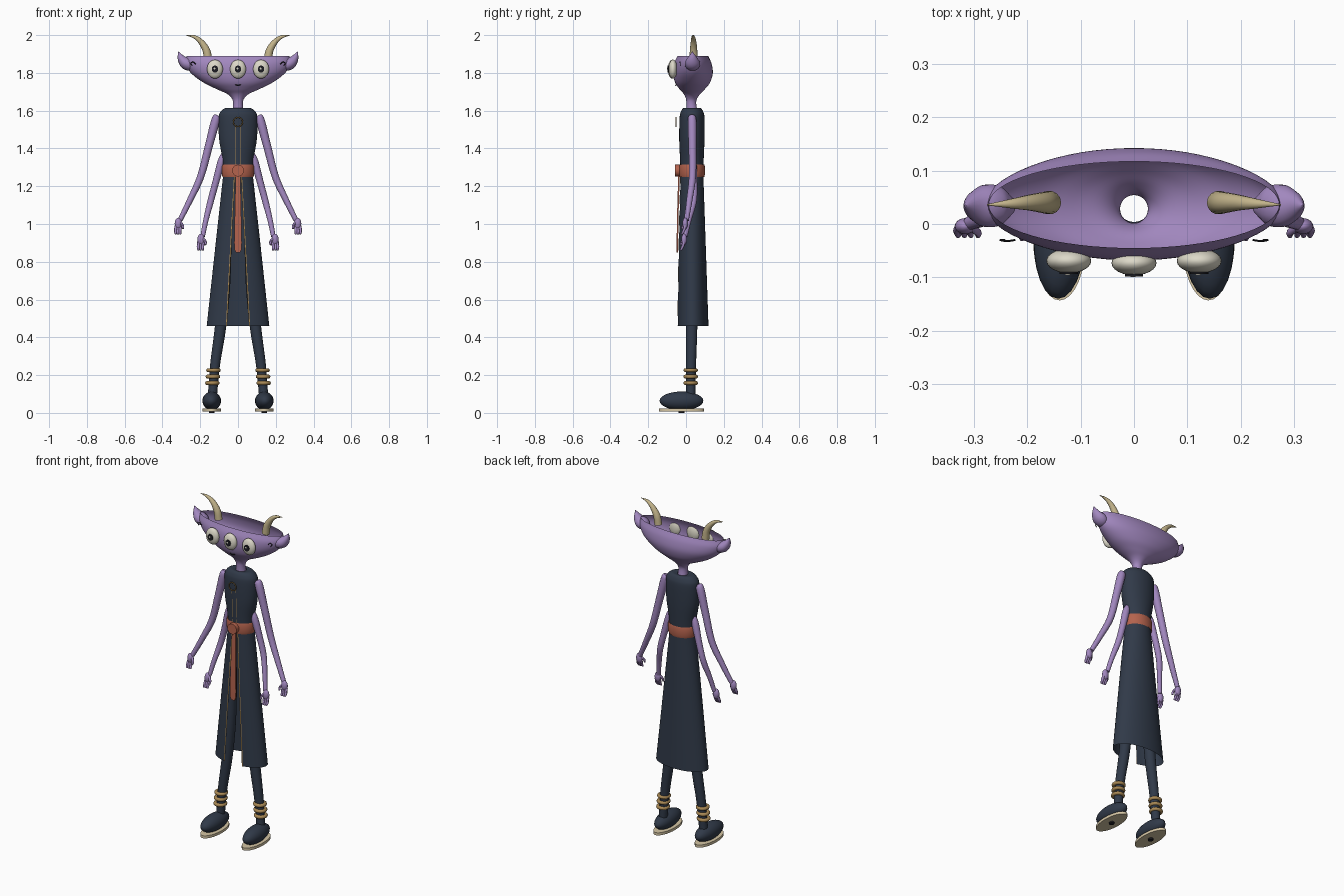
import bpy, bmesh, math
from mathutils import Vector

if "Cube" in bpy.data.objects:
    bpy.data.objects.remove(bpy.data.objects["Cube"])


def mat(name, *rgb):
    m = bpy.data.materials.new(name)
    m.diffuse_color = (*rgb, 1)
    m.use_nodes = True
    m.node_tree.nodes["Principled BSDF"].inputs["Base Color"].default_value = m.diffuse_color
    return m


SKIN = mat("purple skin", 0.36, 0.245, 0.52)
NAVY = mat("navy cloth", 0.030, 0.042, 0.066)
RUST = mat("rust leather", 0.46, 0.125, 0.075)
HORN = mat("horn", 0.55, 0.46, 0.26)
GOLD = mat("gold", 0.40, 0.25, 0.09)
WHITE = mat("eye white", 0.72, 0.69, 0.58)
SOLE = mat("cream sole", 0.66, 0.56, 0.37)
BLACK = mat("black", 0.012, 0.012, 0.016)


def finish(name, bm, material, angle=45):
    bmesh.ops.recalc_face_normals(bm, faces=bm.faces)
    me = bpy.data.meshes.new(name)
    bm.to_mesh(me)
    bm.free()
    ob = bpy.data.objects.new(name, me)
    bpy.context.collection.objects.link(ob)
    me.materials.append(material)
    bpy.ops.object.select_all(action='DESELECT')
    ob.select_set(True)
    bpy.context.view_layer.objects.active = ob
    bpy.ops.object.shade_smooth_by_angle(angle=math.radians(angle))
    return ob


def smooth(pts, steps=5):
    """Catmull-Rom interpolation of equal-length tuples."""
    p = [Vector(q) for q in pts]
    p = [2 * p[0] - p[1]] + p + [2 * p[-1] - p[-2]]
    out = []
    for i in range(1, len(p) - 2):
        a, b, c, d = p[i - 1:i + 3]
        for s in range(steps):
            t = s / steps
            out.append(0.5 * (2 * b + (c - a) * t + (2 * a - 5 * b + 4 * c - d) * t * t
                              + (3 * b - a - 3 * c + d) * t ** 3))
    return out + [p[-2]]


def skin_rings(name, rings, material, closed=True, caps=False):
    bm = bmesh.new()
    vs = [[bm.verts.new(c) for c in r] for r in rings]
    n = len(vs[0])
    for a, b in zip(vs, vs[1:]):
        for i in range(n if closed else n - 1):
            j = (i + 1) % n
            bm.faces.new((a[i], a[j], b[j], b[i]))
    if caps:
        bm.faces.new(vs[0])
        bm.faces.new(vs[-1])
    return finish(name, bm, material)


def loft(name, profile, material, n=48, slit=None, caps=False):
    """Stack of ellipses (z, rx, ry, centre y), with an optional front slit."""
    rings = []
    for z, rx, ry, cy in profile:
        gap = math.asin(slit(z) / rx) if slit else 0
        span = 2 * math.pi - 2 * gap
        m = n if slit else n - 1
        rings.append([(rx * math.sin(gap + span * i / n), cy - ry * math.cos(gap + span * i / n), z)
                      for i in range(m + 1)])
    return skin_rings(name, rings, material, closed=not slit, caps=caps)


def tube(name, pts, material, n=14, steps=5, flat=1.0):
    """Round sweep through (x, y, z, radius) points."""
    p = smooth(pts, steps)
    rings = []
    for i, q in enumerate(p):
        t = (p[min(i + 1, len(p) - 1)].xyz - p[max(i - 1, 0)].xyz).normalized()
        u = t.cross(Vector((0, 1, 0))).normalized()
        v = t.cross(u)
        r = max(q[3], 0.001)
        rings.append([q.xyz + u * r * flat * math.cos(a) + v * r * math.sin(a)
                      for a in (2 * math.pi * k / n for k in range(n))])
    return skin_rings(name, rings, material, caps=True)


def ball(name, loc, size, material, rz=0):
    bm = bmesh.new()
    bmesh.ops.create_uvsphere(bm, u_segments=24, v_segments=14, radius=1)
    bmesh.ops.scale(bm, vec=size, verts=bm.verts)
    ob = finish(name, bm, material)
    ob.location, ob.rotation_euler.z = loc, rz
    return ob


def disc(name, loc, size, depth, material, front=False):
    bm = bmesh.new()
    bmesh.ops.create_cone(bm, cap_ends=True, segments=32, radius1=1, radius2=1, depth=1)
    bmesh.ops.scale(bm, vec=(size[0], size[1], depth), verts=bm.verts)
    ob = finish(name, bm, material)
    ob.location = loc
    if front:
        ob.rotation_euler.x = math.pi / 2
    return ob


def torus(name, loc, major, minor, material, front=False):
    rings = []
    for i in range(33):
        a = 2 * math.pi * i / 32
        rings.append([((major + minor * math.cos(b)) * math.cos(a),
                       (major + minor * math.cos(b)) * math.sin(a), minor * math.sin(b))
                      for b in (2 * math.pi * k / 10 for k in range(10))])
    ob = skin_rings(name, rings, material)
    ob.location = loc
    if front:
        ob.rotation_euler.x = math.pi / 2
    return ob


# Open bowl-shaped head and hollow neck
loft("head", smooth([(1.89, .272, .081, .036), (1.85, .278, .099, .036), (1.80, .25, .105, .037),
                     (1.75, .185, .093, .035), (1.715, .115, .068, .033), (1.69, .06, .045, .032),
                     (1.665, .033, .030, .029), (1.64, .026, .026, .028), (1.60, .029, .029, .031)]),
     SKIN, n=64)

# Three eyes with pupils
for x, y in ((-.122, -.069), (0, -.073), (.122, -.069)):
    ball("eye", (x, y, 1.82), (.042, .023, .05), WHITE)
    disc("pupil", (x, y - .022, 1.82), (.017, .019), .006, BLACK, front=True)
    disc("pupil_glint", (x - .002, y - .0255, 1.823), (.005, .005), .002, WHITE, front=True)
tube("mouth", [(-.016, -.052, 1.738, .002), (0, -.055, 1.734, .003), (.016, -.052, 1.738, .002)], BLACK, n=6)

# Torso and slit skirt
loft("torso", smooth([(1.612, .03, .028, .032), (1.614, .066, .045, .032), (1.595, .092, .059, .032),
                      (1.56, .103, .066, .032), (1.45, .10, .067, .031), (1.35, .083, .063, .031),
                      (1.28, .076, .06, .031)]), NAVY)


def slit(z):
    return .014 + .044 * (1.28 - z) / .82


skirt = smooth([(1.28, .076, .06, .031), (.9, .118, .072, .032), (.46, .166, .084, .035)], 8)
loft("skirt", skirt, NAVY, slit=slit)

# Thin trim along the slit edges and the chest
for s in (-1, 1):
    strip = []
    for z, rx, ry, cy in skirt:
        strip.append([(s * x, cy - ry * math.sqrt(1 - (x / rx) ** 2) - .002, z)
                      for x in (slit(z), slit(z) + .006)])
    skin_rings("skirt_trim", strip, GOLD, closed=False)
    skin_rings("chest_trim", [[(s * .012, y, z), (s * .015, y, z)]
                              for z, y in ((1.515, -.039), (1.45, -.038), (1.35, -.034), (1.30, -.032))],
               GOLD, closed=False)
torus("medallion", (0, -.054, 1.54), .024, .003, GOLD, front=True)

# Belt, buckle and hanging sash
loft("belt", [(1.255, .076, .061, .031), (1.25, .082, .066, .031), (1.262, .086, .069, .031),
              (1.303, .086, .069, .031), (1.315, .082, .066, .031), (1.31, .074, .059, .031)], RUST)
disc("buckle", (0, -.046, 1.283), (.031, .031), .026, RUST, front=True)
sash = [(1.26, .012, -.037), (1.1, .016, -.042), (.9, .02, -.046), (.865, .018, -.046), (.848, .01, -.046)]
skin_rings("sash", [[(-w, y - .004, z), (w, y - .004, z), (w, y + .004, z), (-w, y + .004, z)]
                    for z, w, y in sash], RUST, caps=True)


def arm(name, s, path):
    tube(name, [(s * x, y, z, r) for x, y, z, r in path], SKIN, steps=6)
    x, y, z, r = path[-1]
    # Palm, three curled fingers and a thumb
    ball(name + "_palm", (s * (x + .009), y - .006, z - .018), (.019, .015, .031), SKIN)
    for k in (-1, 0, 1):
        fx = x + .009 + k * .012
        tube(name + "_finger", [(s * fx, y - .006, z - .03, .008),
                                (s * (fx + .003), y - .015, z - .057, .0075),
                                (s * (fx + .001), y - .024, z - .074, .005)], SKIN, n=8, steps=3)
    tube(name + "_thumb", [(s * (x - .002), y - .008, z - .012, .008),
                           (s * (x - .015), y - .018, z - .03, .007),
                           (s * (x - .015), y - .024, z - .046, .005)], SKIN, n=8, steps=3)


for s in (-1, 1):
    # Curved horns
    tube("horn", [(s * .158, .04, 1.87, .022), (s * .168, .04, 1.92, .020), (s * .195, .04, 1.963, .015),
                  (s * .23, .038, 1.99, .009), (s * .275, .036, 1.999, .001)], HORN)
    # Pointed ears with a small curl inside
    tube("ear", [(s * .225, .034, 1.83, .012), (s * .25, .034, 1.838, .036), (s * .278, .034, 1.853, .04),
                 (s * .30, .034, 1.877, .026), (s * .316, .034, 1.912, .002)], SKIN, flat=.8)
    tube("ear_curl", [(s * .223, -.03, 1.845, .002), (s * .238, -.032, 1.858, .002),
                      (s * .25, -.03, 1.85, .002), (s * .242, -.03, 1.838, .002)], BLACK, n=6)
    # Two pairs of arms
    arm("upper_arm", s, [(.108, .032, 1.575, .010), (.118, .032, 1.55, .023), (.155, .034, 1.41, .021),
                         (.198, .034, 1.25, .019), (.255, .018, 1.125, .016), (.307, .002, 1.02, .013)])
    arm("lower_arm", s, [(.07, .034, 1.38, .012), (.088, .036, 1.33, .020), (.118, .042, 1.22, .018),
                         (.145, .04, 1.12, .017), (.17, .015, 1.02, .014), (.187, -.004, .935, .012)])
    # Legs, anklets and shoes
    tube("leg", [(s * .06, .03, 1.0, .027), (s * .072, .03, .7, .032), (s * .092, .03, .46, .030),
                 (s * .122, .027, .25, .026), (s * .137, .025, .07, .024)], NAVY, n=20)
    for k in range(3):
        z = .158 + .034 * k
        torus("anklet", (s * (.136 - .003 * k), .025, z), .028, .0105, GOLD)
    ball("shoe", (s * .139, -.024, .064), (.049, .116, .049), NAVY, rz=s * .03)
    disc("sole", (s * .139, -.024, .016), (.05, .119), .016, SOLE)
    disc("sole_stud", (s * .139, -.024, .004), (.014, .016), .008, BLACK)
